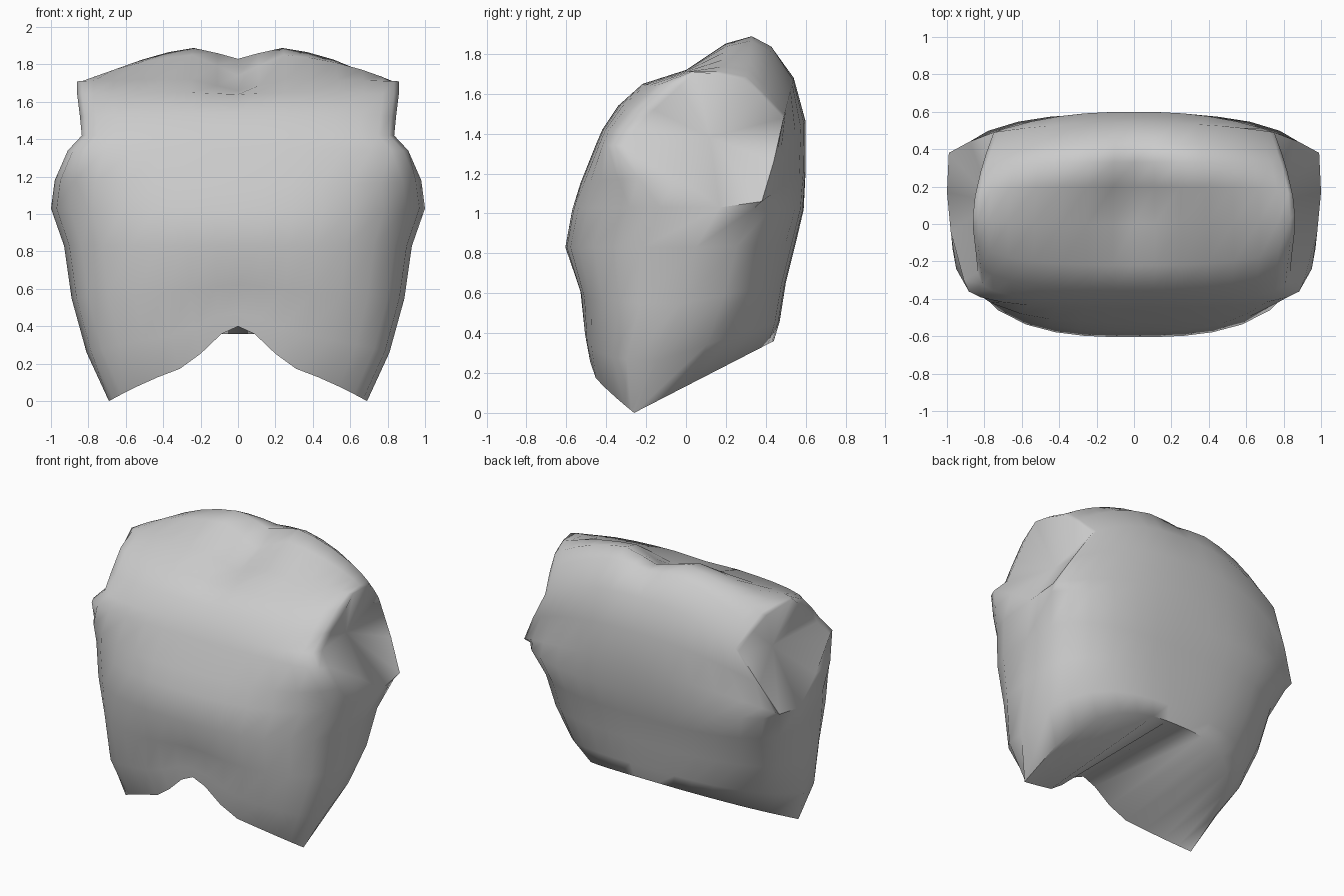
import bpy, bmesh, math
from mathutils import Vector

cube = bpy.data.objects.get("Cube")
if cube:
    bpy.data.objects.remove(cube)

# Plain grey cloth
grey = bpy.data.materials.new("plain grey")
grey.use_nodes = True
GREY = (0.6, 0.6, 0.6, 1)
grey.diffuse_color = GREY
grey.node_tree.nodes["Principled BSDF"].inputs["Base Color"].default_value = GREY

# Side seam, hem up to the underarm: half width, y, z
seam = [(.69, -.26, 0), (.81, -.15, .26), (.89, -.02, .55),
        (.93, .05, .83), (1, .17, 1.03)]
# Centre line of chest and back next to the seam: y, z
chest = [(-.50, .40), (-.51, .47), (-.53, .62), (-.605, .83), (-.57, 1.02)]
back = [(.44, .36), (.47, .46), (.50, .65), (.55, .85), (.59, 1.02)]

# Rows beside the arm openings: centre y, z, then edge half width, y, z, then neck dip
chest_upper = [(-.53, 1.15, .98, -.04, 1.18, 0), (-.45, 1.35, .91, -.30, 1.34, 0),
               (-.42, 1.42, .835, -.26, 1.42, 0), (-.34, 1.54, .845, -.16, 1.52, 0),
               (-.22, 1.65, .86, -.03, 1.64, .01), (.0, 1.72, .86, .05, 1.71, .06),
               (.2, 1.86, .85, .15, 1.70, .12), (.33, 1.90, .82, .28, 1.67, .07)]
back_upper = [(.43, 1.85, .79, .38, 1.59, .03), (.54, 1.68, .75, .49, 1.48, 0),
              (.60, 1.46, .88, .44, 1.26, 0), (.60, 1.22, .99, .38, 1.06, 0)]

half = (.13, .29, .45, .62, .78, .9, .97, 1)
columns = [-s for s in reversed(half)] + [0] + list(half)


def rounded(s):
    return 1 - (1 - s ** 2.8) ** (1 / 2.8)


def soft(s):
    return s ** 2.4


def square(s):
    return s * s


def hem_curve(s):
    t = min(1, s / .45)
    return .6 * s ** 1.6 + .4 * t * t * (3 - 2 * t)


def row(bm, spec, bend, rise):
    """One line of vertices across the body, from side to side."""
    yc, zc, w, ye, ze, dip = spec
    line = []
    for c in columns:
        s = abs(c)
        y = yc + (ye - yc) * bend(s)
        z = zc + (ze - zc) * rise(s) - dip * max(0, 1 - s / .29)
        line.append(bm.verts.new((w * c, y, z)))
    return line


# Torso shell: up the chest, over the shoulders, down the back, closed underneath
bm = bmesh.new()
rows = []
for i, (c, e) in enumerate(zip(chest, seam)):
    rows.append(row(bm, c + e + (0,), square if i < 1 else rounded, hem_curve))
rows += [row(bm, spec, rounded, soft) for spec in chest_upper]
rows += [row(bm, spec, soft, soft) for spec in back_upper]
rows += [row(bm, c + e + (0,), rounded, rounded) for c, e in reversed(list(zip(back, seam)))]
for a, b in zip(rows, rows[1:] + rows[:1]):
    for i in range(len(columns) - 1):
        bm.faces.new((a[i], a[i + 1], b[i + 1], b[i]))
bmesh.ops.remove_doubles(bm, verts=bm.verts, dist=.0005)

# Sunken panels close the arm openings, tucked in under the shoulders
for side in (-1, 1):
    rim = [e for e in bm.edges if e.is_boundary and all(v.co.x * side > 0 for v in e.verts)]
    middle = sum((v.co for e in rim for v in e.verts), Vector()) / (2 * len(rim))
    centre = bm.verts.new(middle - Vector((.12 * side, 0, .05)))
    for e in rim:
        bm.faces.new((e.verts[0], e.verts[1], centre))
bmesh.ops.recalc_face_normals(bm, faces=bm.faces)

mesh = bpy.data.meshes.new("torso_shell")
bm.to_mesh(mesh)
bm.free()
mesh.materials.append(grey)
torso = bpy.data.objects.new("torso_shell", mesh)
bpy.context.collection.objects.link(torso)
bpy.context.view_layer.objects.active = torso
torso.select_set(True)
bpy.ops.object.shade_smooth_by_angle(angle=math.radians(70))
